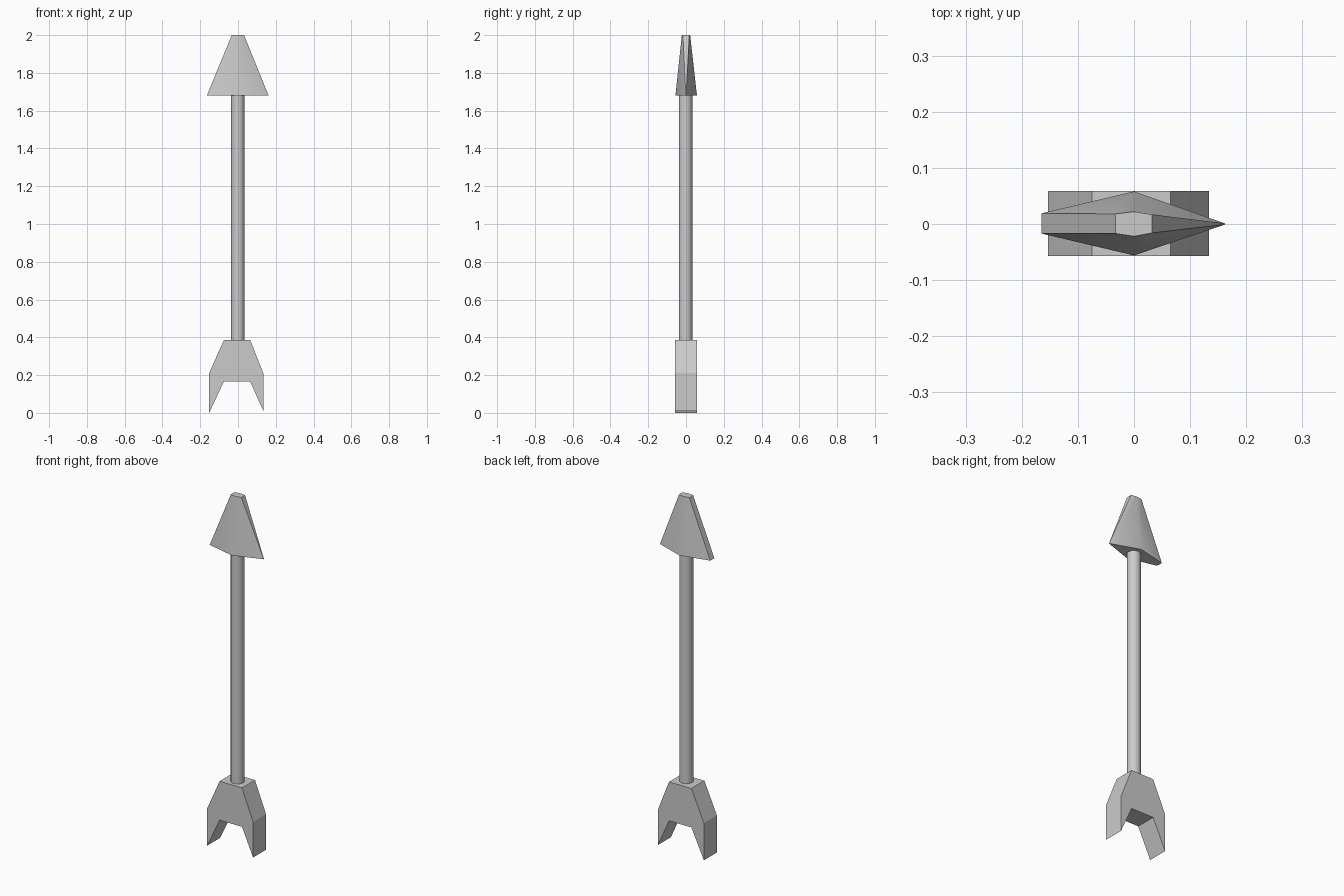
import bpy
import bmesh

if "Cube" in bpy.data.objects:
    bpy.data.objects.remove(bpy.data.objects["Cube"])


def loft(name, rings, smooth_angle=None):
    """Skin matching closed rings and cap both ends."""
    bm = bmesh.new()
    loops = [[bm.verts.new(p) for p in ring] for ring in rings]
    for a, b in zip(loops, loops[1:]):
        for i in range(len(a)):
            j = (i + 1) % len(a)
            bm.faces.new((a[i], a[j], b[j], b[i]))
    bm.faces.new(loops[0])
    bm.faces.new(loops[-1])
    bmesh.ops.remove_doubles(bm, verts=bm.verts, dist=1e-5)
    bmesh.ops.recalc_face_normals(bm, faces=bm.faces)
    mesh = bpy.data.meshes.new(name)
    bm.to_mesh(mesh)
    bm.free()
    obj = bpy.data.objects.new(name, mesh)
    bpy.context.collection.objects.link(obj)
    if smooth_angle:
        bpy.ops.object.select_all(action='DESELECT')
        obj.select_set(True)
        bpy.context.view_layer.objects.active = obj
        bpy.ops.object.shade_smooth_by_angle(angle=smooth_angle)
    return obj


# Arrow head: diamond base, blunt on the left and pointed on the right
base = [(-0.165, -0.017), (0, -0.056), (0.162, -0.001),
        (0.162, 0.001), (0, 0.058), (-0.165, 0.019)]
tip = [(-0.033, -0.017), (0, -0.022), (0.032, -0.016),
       (0.032, 0.017), (0, 0.022), (-0.033, 0.018)]
loft("arrow_head", [[(x, y, 1.68) for x, y in base],
                    [(x, y, 2.0) for x, y in tip]], 0.75)

# Shaft
bpy.ops.mesh.primitive_cylinder_add(vertices=12, radius=0.036, depth=1.32,
                                    location=(-0.001, -0.002, 1.03))
bpy.context.object.name = "shaft"
bpy.ops.object.shade_smooth_by_angle(angle=0.75)

# Tail fins: forked profile extruded front to back
fork = [(-0.075, 0.385), (-0.153, 0.21), (-0.153, 0.0), (-0.075, 0.165),
        (0.065, 0.165), (0.134, 0.01), (0.134, 0.21), (0.065, 0.385)]
loft("tail_fins", [[(x, y, z) for x, z in fork] for y in (-0.057, 0.059)])
